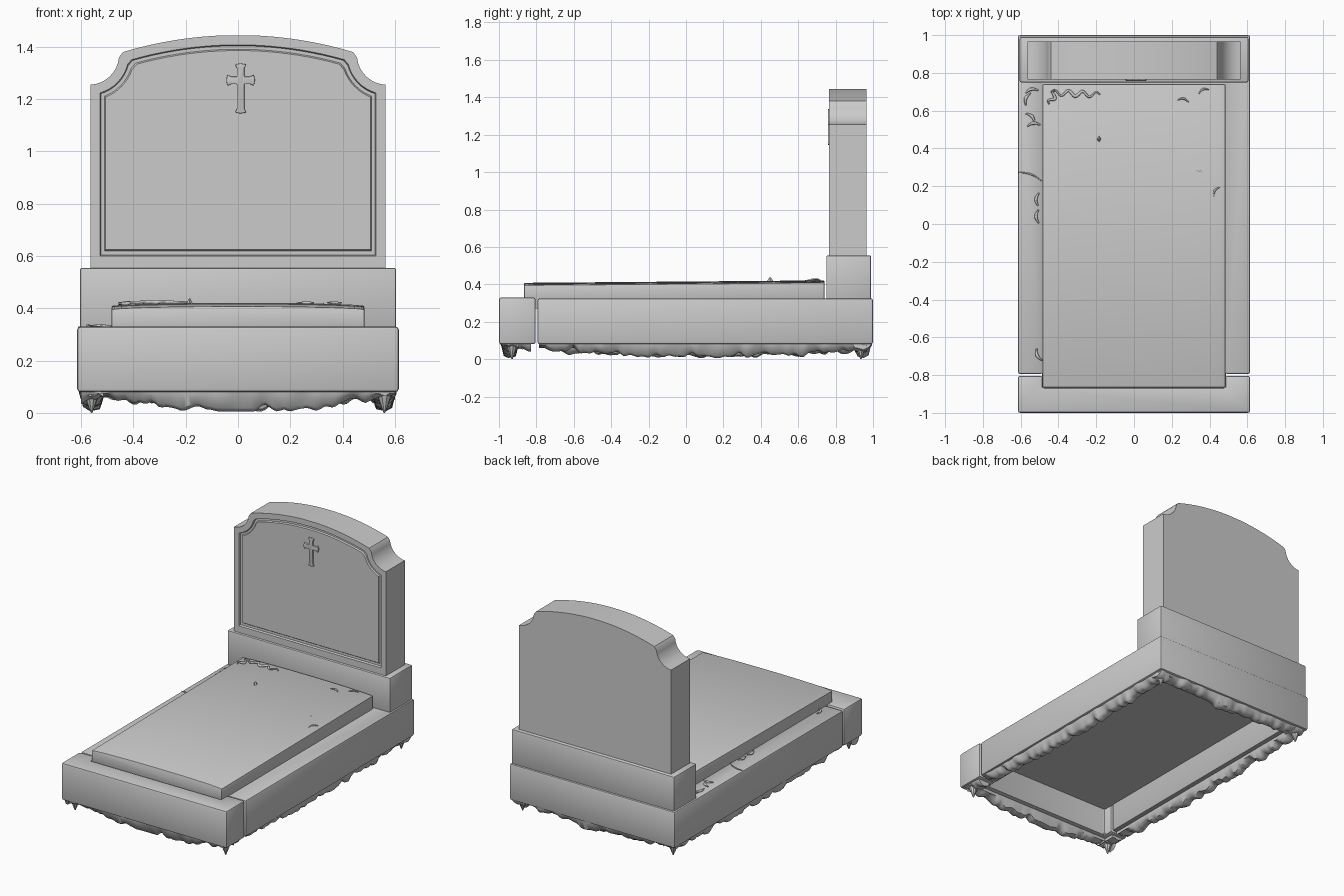
import bpy, bmesh, math
from mathutils import Vector, noise

cube = bpy.data.objects.get("Cube")
if cube:
    bpy.data.objects.remove(cube, do_unlink=True)

stone = bpy.data.materials.new("grey stone")
stone.use_nodes = True
GREY = (0.6, 0.6, 0.6, 1)
stone.diffuse_color = GREY
stone.node_tree.nodes["Principled BSDF"].inputs["Base Color"].default_value = GREY


def finish(name, bm, bevel=0.0, smooth=30):
    """Turn a bmesh into a named, shaded, optionally bevelled object."""
    bmesh.ops.recalc_face_normals(bm, faces=bm.faces)
    mesh = bpy.data.meshes.new(name)
    bm.to_mesh(mesh)
    bm.free()
    mesh.materials.append(stone)
    ob = bpy.data.objects.new(name, mesh)
    bpy.context.collection.objects.link(ob)
    bpy.ops.object.select_all(action='DESELECT')
    ob.select_set(True)
    bpy.context.view_layer.objects.active = ob
    if bevel:
        mod = ob.modifiers.new("Bevel", 'BEVEL')
        mod.width = bevel
        mod.segments = 2
        mod.limit_method = 'ANGLE'
        mod.angle_limit = math.radians(50)
        bpy.ops.object.modifier_apply(modifier=mod.name)
    bpy.ops.object.shade_smooth_by_angle(angle=math.radians(smooth))


def loft(bm, loops):
    """Skin closed loops of equal length and cap both ends."""
    rings = [[bm.verts.new(p) for p in loop] for loop in loops]
    for a, b in zip(rings, rings[1:]):
        for j in range(len(a)):
            k = (j + 1) % len(a)
            bm.faces.new((a[j], a[k], b[k], b[j]))
    bm.faces.new(rings[0])
    bm.faces.new(rings[-1])


def prism(bm, outline, direction):
    loft(bm, [outline, [Vector(p) + Vector(direction) for p in outline]])


def box(name, lo, hi, bevel=0.0):
    bm = bmesh.new()
    (x0, y0, z0), (x1, y1, z1) = lo, hi
    prism(bm, [(x0, y0, z0), (x1, y0, z0), (x1, y1, z0), (x0, y1, z0)], (0, 0, z1 - z0))
    finish(name, bm, bevel)


def mirrored(half):
    """Complete an outline from its right half."""
    return half + [(-x, z) for x, z in reversed(half)]


# Kerb: two U-shaped pieces with an open joint near the front
W, IN = 0.615, 0.483


def kerb(name, y_end, y_joint, y_inner, top):
    half = [(W, y_end), (W, y_joint), (IN, y_joint), (IN, y_inner)]
    bm = bmesh.new()
    prism(bm, [(x, y, 0.08) for x, y in mirrored(half)], (0, 0, top - 0.08))
    finish(name, bm, 0.012)


kerb("front_kerb", -1, -0.804, -0.868, 0.33)
kerb("side_and_back_kerb", 1, -0.794, 0.89, 0.325)
box("slab_bed", (-0.487, -0.872, 0.27), (0.487, 0.895, 0.32))
box("headstone_plinth", (-0.605, 0.75, 0.32), (0.605, 0.99, 0.555), 0.008)

# Cover slab with a gently crowned top that rises toward the back
bm = bmesh.new()
N = 16
arc = [(0.484 * math.cos(math.pi * i / N), 0.395 + 0.013 * math.sin(math.pi * i / N)) for i in range(N + 1)]
outline = [(-0.484, 0.318), (0.484, 0.318)] + arc
prism(bm, [(x, -0.865, z) for x, z in outline], (0, 1.605, 0))
for v in bm.verts:
    if v.co.y > 0 and v.co.z > 0.35:
        v.co.z += 0.013
finish("cover_slab", bm, 0.004)


# Headstone: scooped shoulders, shallow arch, grooved front frame
def headstone_loop(d, y):
    """Headstone outline moved inward by d, at depth y."""
    scoop, arch = 0.115 + d, 1.522 - d
    half = [(0.565 - d, 0.555 + 1.2 * d)]
    first = 2 * math.pi - math.acos(-(d + 0.005) / scoop)
    last = math.radians(185 + 250 * d)
    for i in range(9):
        a = first + (last - first) * i / 8
        half.append((0.57 + scoop * math.cos(a), 1.37 + scoop * math.sin(a)))
    for i in range(10):
        x = (0.44 - 0.9 * d) * (1 - i / 10)
        half.append((x, math.sqrt(arch ** 2 - x ** 2) - 0.077))
    return [(x, y, z) for x, z in mirrored(half)]


FACE = 0.765
bm = bmesh.new()
loft(bm, [headstone_loop(d, FACE + depth) for d, depth in (
    (0, 0.2), (0, 0), (0.037, 0), (0.041, 0.012), (0.054, 0.012), (0.059, 0.003))])
finish("headstone", bm)

# Relief cross with flared ends
cx, cz = 0.01, 1.272
bm = bmesh.new()
pts = []
for turn, length in enumerate((0.055, 0.065, 0.055, 0.127)):
    a = turn * math.pi / 2
    u, v = Vector((math.cos(a), math.sin(a))), Vector((-math.sin(a), math.cos(a)))
    pts += [u * d + v * w for d, w in ((0.014, -0.014), (length - 0.02, -0.014), (length - 0.004, -0.021),
                                       (length, 0), (length - 0.004, 0.021), (length - 0.02, 0.014))]
prism(bm, [(cx + p.x, FACE - 0.007, cz + p.y) for p in pts], (0, 0.025, 0))
finish("relief_cross", bm, 0.003)


# Ragged footing hanging below each run of kerb
def footing(name, start, end, deep):
    start, end = Vector(start), Vector(end)
    along = (end - start).normalized()
    side = Vector((along.y, -along.x, 0))
    n = int((end - start).length / 0.014)
    loops = []
    for i in range(n + 1):
        t = i / n
        p = start.lerp(end, t)
        rough = noise.noise(p * 9) * 0.034 + noise.noise(p * 24) * 0.02
        low = max(0.006, 0.058 - deep * math.sin(math.pi * t) ** 0.7 + rough)
        wob = noise.noise(p * 14 + Vector((5, 3, 1))) * 0.012
        section = ((0.046, 0.1), (0.04 + wob, 0.075), (0.026 + wob, low + 0.012), (0.005, low),
                   (-0.03 + wob, low + 0.008), (-0.046, 0.06), (-0.046, 0.1))
        loops.append([p + side * s + Vector((0, 0, z)) for s, z in section])
    bm = bmesh.new()
    loft(bm, loops)
    finish(name, bm, smooth=50)


footing("front_footing", (-0.6, -0.945, 0), (0.6, -0.945, 0), 0.045)
footing("back_footing", (0.6, 0.945, 0), (-0.6, 0.945, 0), 0.035)
for s, label in ((1, "left"), (-1, "right")):
    for part, y0, y1, deep in (("side", -0.785, 0.98, 0.042), ("corner", -0.98, -0.83, 0)):
        ends = [(s * 0.56, y0, 0), (s * 0.56, y1, 0)]
        footing(f"{label}_{part}_footing", *ends[::s], deep)
    # Pointed lumps under the corners
    for y, place in ((-0.93, "front"), (0.935, "back")):
        bm = bmesh.new()
        bmesh.ops.create_cone(bm, segments=9, radius1=0.003, radius2=0.042, depth=0.1)
        for v in bm.verts:
            v.co += Vector((s * 0.56, y, 0.05))
        finish(f"{label}_{place}_footing_spike", bm)


# Dry twigs and leaves scattered on the slab and kerb
def twig(name, x, y, z, length, heading, radius, waves=1):
    curve = bpy.data.curves.new(name, 'CURVE')
    curve.dimensions = '3D'
    curve.bevel_depth = radius
    curve.bevel_resolution = 1
    curve.use_fill_caps = True
    spline = curve.splines.new('POLY')
    n = 8 * waves
    spline.points.add(n)
    for i, p in enumerate(spline.points):
        t = i / n
        d, w = (t - 0.5) * length, 0.014 * math.sin(math.pi * t * (2 * waves - 1))
        c, s = math.cos(heading), math.sin(heading)
        p.co = (x + d * c - w * s, y + d * s + w * c, z + radius * 0.6, 1)
        p.radius = 1 - 0.6 * abs(2 * t - 1)
    curve.materials.append(stone)
    bpy.context.collection.objects.link(bpy.data.objects.new(name, curve))


SLAB, KERB = 0.418, 0.325
twig("slab_vine", -0.31, 0.69, SLAB, 0.26, -0.05, 0.009, 4)
twig("slab_vine_end", -0.43, 0.67, SLAB - 0.005, 0.08, 1.1, 0.009, 2)
for i, (x, y, h) in enumerate(((0.26, 0.65, -0.2), (0.37, 0.7, 0.4), (0.34, 0.27, -0.3), (0.44, 0.17, 1.0))):
    twig(f"slab_twig_{i + 1}", x, y, SLAB - 0.012 * (y < 0.5), 0.06, h, 0.006)
for i, (x, y, h) in enumerate(((-0.54, 0.7, 0.2), (-0.56, 0.66, 1.2), (-0.55, 0.56, -0.8), (-0.53, 0.52, 0.1),
                               (-0.505, 0.13, 1.5), (-0.505, 0.04, 1.6), (-0.5, -0.69, 2.0))):
    twig(f"kerb_twig_{i + 1}", x, y, KERB, 0.07, h, 0.009)
twig("kerb_tendril", -0.55, 0.25, KERB, 0.13, -0.35, 0.005)

# Curled leaf
bm = bmesh.new()
bmesh.ops.create_cone(bm, segments=4, radius1=0.02, radius2=0.004, depth=0.025, cap_ends=True)
for v in bm.verts:
    v.co = Vector((v.co.x * 0.7 - 0.185, v.co.y + 0.45, v.co.z + 0.425))
finish("curled_leaf", bm)
